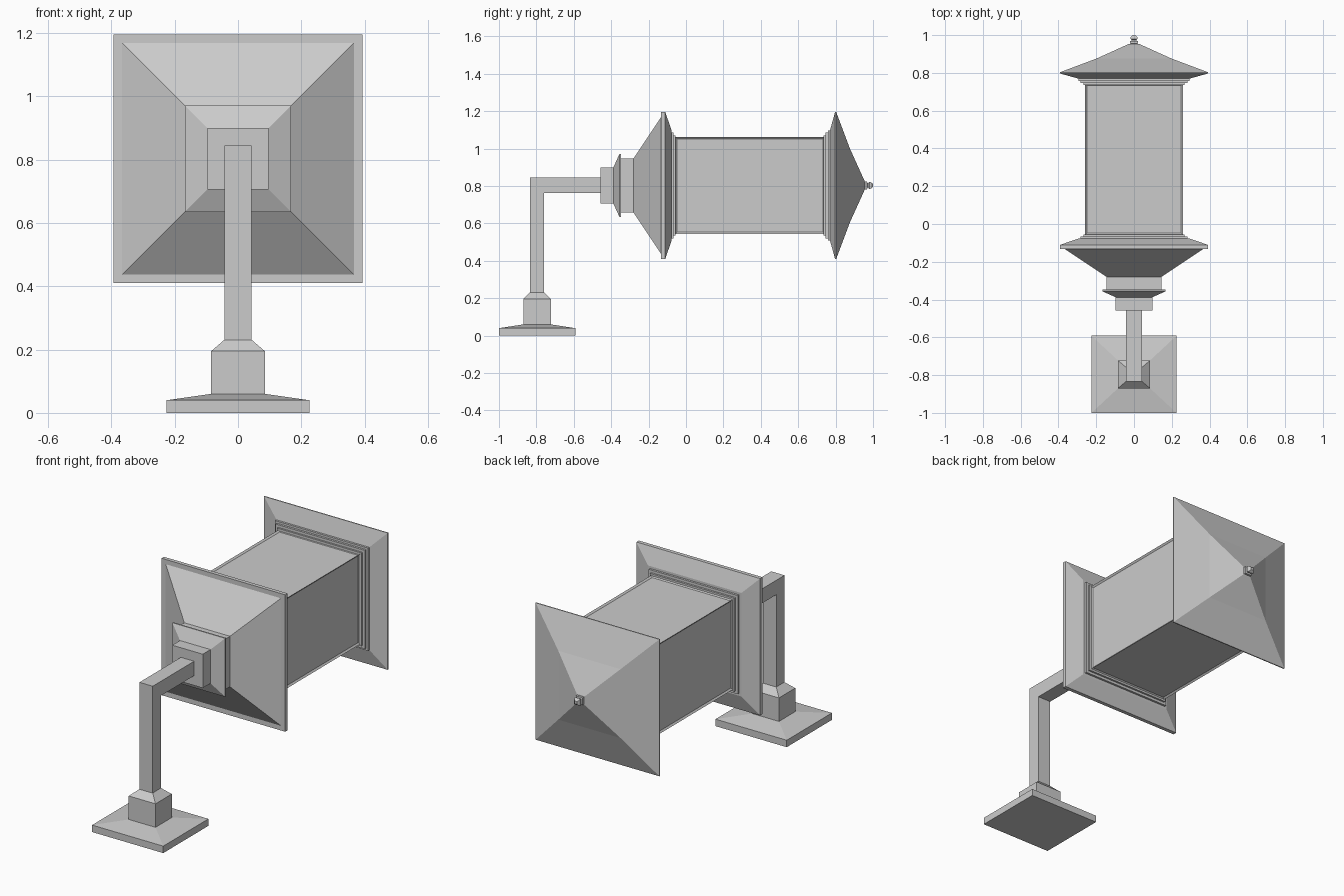
import bpy, bmesh
from mathutils import Matrix, Vector

if "Cube" in bpy.data.objects:
    bpy.data.objects.remove(bpy.data.objects["Cube"])


def loft(name, rings, place):
    """Closed square loft; rings are (distance, half_width, half_depth)."""
    bm = bmesh.new()
    prev = None
    for i, (d, a, b) in enumerate(rings):
        ring = [bm.verts.new(place(sx * a, sy * b, d))
                for sx, sy in ((-1, -1), (1, -1), (1, 1), (-1, 1))]
        if prev is None:
            bm.faces.new(ring[::-1])
        else:
            for k in range(4):
                n = (k + 1) % 4
                bm.faces.new((prev[k], prev[n], ring[n], ring[k]))
        prev = ring
    bm.faces.new(prev)
    bmesh.ops.recalc_face_normals(bm, faces=bm.faces)
    return finish(name, bm)


def finish(name, bm):
    mesh = bpy.data.meshes.new(name)
    bm.to_mesh(mesh)
    bm.free()
    obj = bpy.data.objects.new(name, mesh)
    bpy.context.collection.objects.link(obj)
    return obj


AXIS_Z = 0.803   # height of the horizontal lantern axis
POST_Y = -0.796  # centre of the base and post


def along_y(u, v, d):
    return Vector((u, d, AXIS_Z + v))


def along_z(u, v, d):
    return Vector((u, POST_Y + v, d))


def square(rings):
    return [(d, h, h) for d, h in rings]


# Foot plate with sloped top and chamfered collar
loft("base", [(0, .226, .205), (.04, .226, .205), (.06, .085, .074),
              (.195, .085, .074), (.232, .042, .037)], along_z)

# Bent bracket: side profile extruded across x
bm = bmesh.new()
path = [(-.834, .2), (-.759, .2), (-.759, .762), (-.45, .762),
        (-.45, .845), (-.834, .845)]
face = bm.faces.new([bm.verts.new((-.042, y, z)) for y, z in path])
ext = bmesh.ops.extrude_face_region(bm, geom=[face])
bmesh.ops.translate(bm, vec=(.084, 0, 0),
                    verts=[g for g in ext["geom"] if isinstance(g, bmesh.types.BMVert)])
bmesh.ops.recalc_face_normals(bm, faces=bm.faces)
finish("bracket_arm", bm)

# Lower hood: socket, flared collar, neck, cone, rim and stepped seat
loft("lower_hood", square([
    (-.458, .097), (-.388, .097), (-.356, .168), (-.348, .168), (-.348, .145),
    (-.28, .145), (-.133, .366), (-.133, .393), (-.111, .393), (-.078, .297),
    (-.078, .283), (-.066, .283), (-.066, .268), (-.055, .268)]), along_y)

# Lantern body with four shallow recessed panes
bm = bmesh.new()
bmesh.ops.create_cube(bm, size=1, matrix=Matrix.Translation((0, .342, AXIS_Z))
                      @ Matrix.Diagonal((.518, .80, .518, 1)))
panes = [f for f in bm.faces if abs(f.normal.y) < .5]
bmesh.ops.inset_individual(bm, faces=panes, thickness=.014, depth=-.008)
finish("lantern_body", bm)

# Roof: stepped seat, flared eave and concave pyramid
loft("roof", square([
    (.736, .268), (.746, .268), (.746, .283), (.758, .283), (.758, .295),
    (.77, .295), (.797, .393), (.803, .393), (.876, .198), (.954, .026)]), along_y)

# Square finial at the tip
loft("finial", square([
    (.95, .013), (.956, .021), (.968, .021), (.97, .012), (.974, .012),
    (.98, .019), (.99, .017), (1.0, .008)]), along_y)
